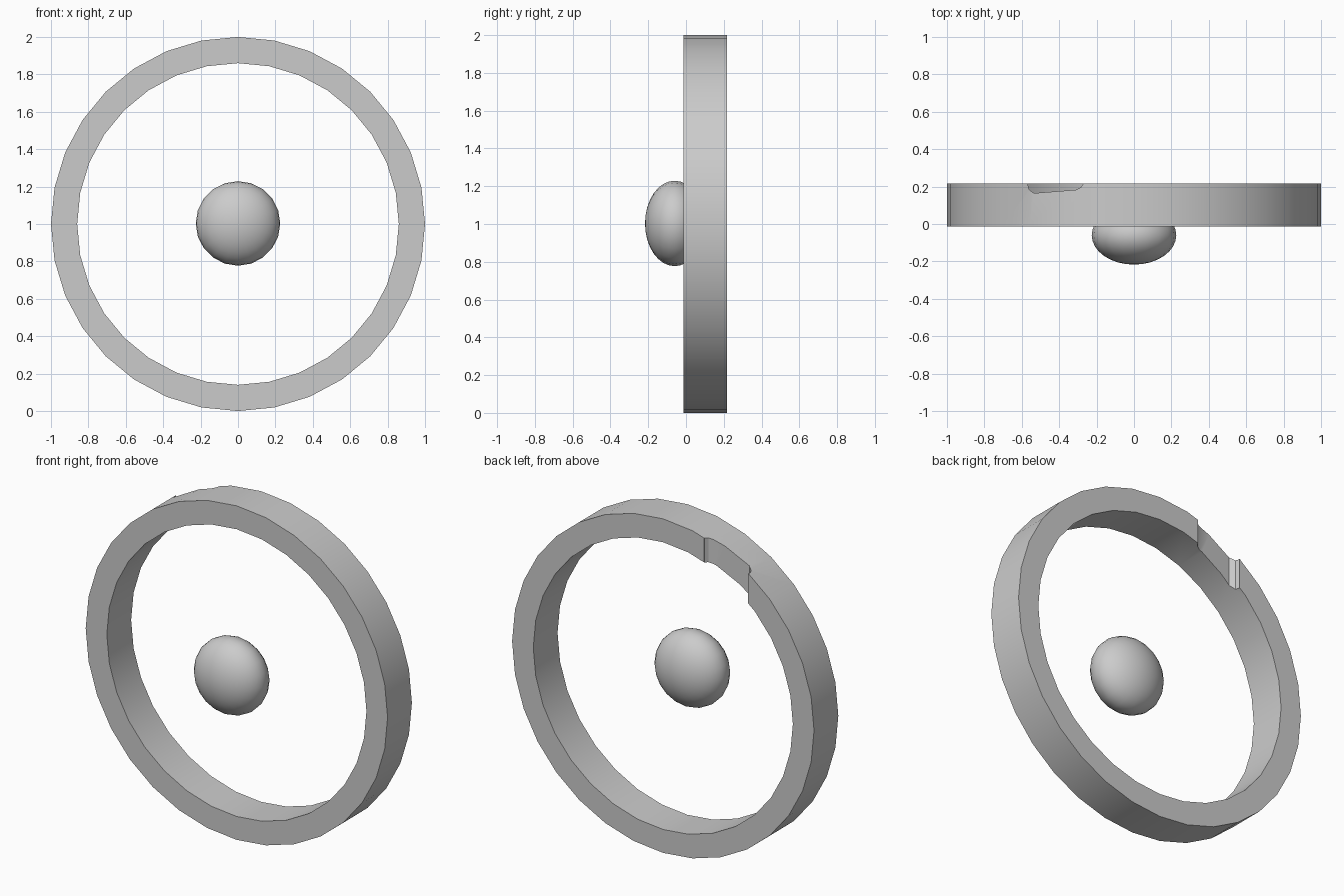
import bpy, bmesh
from math import cos, sin, pi, radians

if "Cube" in bpy.data.objects:
    bpy.data.objects.remove(bpy.data.objects["Cube"])

SIDES = 32
Y0, Y1 = -0.013, 0.217


def mesh_object(name, bm):
    bmesh.ops.recalc_face_normals(bm, faces=bm.faces)
    me = bpy.data.meshes.new(name)
    bm.to_mesh(me)
    bm.free()
    ob = bpy.data.objects.new(name, me)
    bpy.context.collection.objects.link(ob)
    return ob


def smooth(ob):
    bpy.ops.object.select_all(action='DESELECT')
    ob.select_set(True)
    bpy.context.view_layer.objects.active = ob
    bpy.ops.object.shade_smooth_by_angle(angle=radians(30))


# Flat ring: a rectangular section swept around the y axis
bm = bmesh.new()
section = [(1.0, Y0), (1.0, Y1), (0.86, Y1), (0.86, Y0)]
loops = []
for i in range(SIDES):
    a = 2 * pi * i / SIDES
    loops.append([bm.verts.new((r * cos(a), y, 1 + r * sin(a))) for r, y in section])
for i in range(SIDES):
    p, q = loops[i], loops[(i + 1) % SIDES]
    for j in range(4):
        k = (j + 1) % 4
        bm.faces.new((p[j], p[k], q[k], q[j]))
ring = mesh_object("ring", bm)

# Shallow round-ended notch in the back of the ring, upper left
bm = bmesh.new()
outline = [(-0.555, 0.24), (-0.567, 0.21), (-0.562, 0.185), (-0.535, 0.165),
           (-0.31, 0.183), (-0.285, 0.195), (-0.272, 0.215), (-0.275, 0.24)]
base = bm.faces.new([bm.verts.new((x, y, 1.5)) for x, y in outline])
ext = bmesh.ops.extrude_face_region(bm, geom=[base])
tops = [v for v in ext["geom"] if isinstance(v, bmesh.types.BMVert)]
bmesh.ops.translate(bm, verts=tops, vec=(0, 0, 0.6))
cutter = mesh_object("notch_cutter", bm)
cutter.hide_render = True

mod = ring.modifiers.new("notch", 'BOOLEAN')
mod.operation = 'DIFFERENCE'
mod.solver = 'EXACT'
mod.object = cutter
bpy.context.view_layer.objects.active = ring
bpy.ops.object.modifier_apply(modifier=mod.name)
bpy.data.objects.remove(cutter)
smooth(ring)

# Flattened ball floating in the middle, poles along y
bpy.ops.mesh.primitive_uv_sphere_add(segments=20, ring_count=16, radius=1,
                                     location=(0, -0.06, 1.003),
                                     rotation=(pi / 2, 0, 0))
ball = bpy.context.object
ball.name = "centre_ball"
ball.scale = (0.226, 0.226, 0.157)
smooth(ball)
